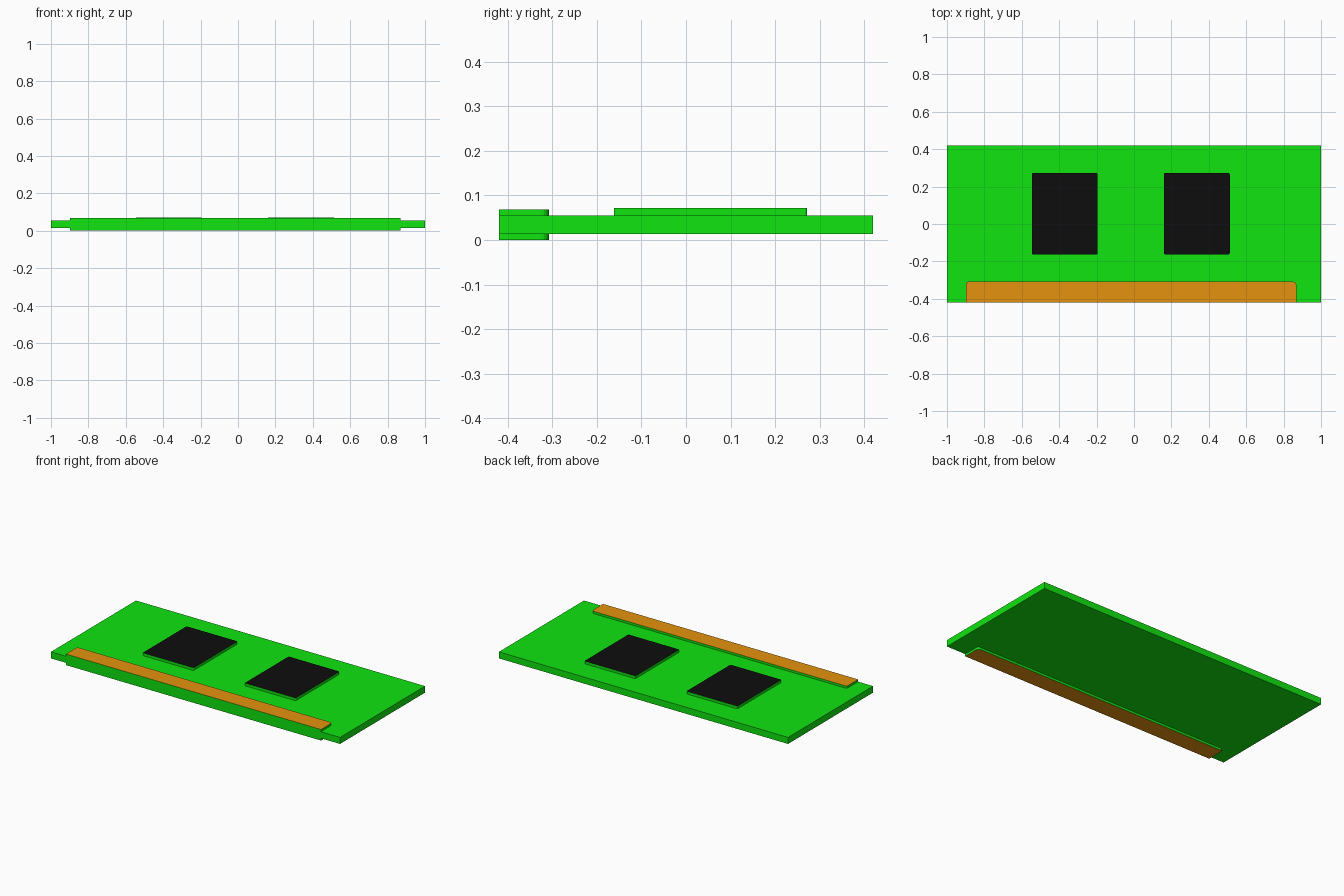
import bpy, bmesh, math

if "Cube" in bpy.data.objects:
    bpy.data.objects.remove(bpy.data.objects["Cube"])


def material(name, color):
    m = bpy.data.materials.new(name)
    m.diffuse_color = (*color, 1)
    m.use_nodes = True
    m.node_tree.nodes["Principled BSDF"].inputs["Base Color"].default_value = m.diffuse_color
    return m


GREEN = material("board_green", (0.005, 0.78, 0.005))
BLACK = material("chip_black", (0.004, 0.004, 0.004))
ORANGE = material("contact_orange", (0.78, 0.29, 0.004))


def slab(name, x, y, z, radii=(0, 0, 0, 0), cap=None, under=False):
    """Extruded rectangle; radii round the corners counter-clockwise from front left."""
    corners = [(x[0], y[0], 1, 1), (x[1], y[0], -1, 1),
               (x[1], y[1], -1, -1), (x[0], y[1], 1, -1)]
    outline = []
    for i, ((cx, cy, sx, sy), r) in enumerate(zip(corners, radii)):
        if r == 0:
            outline.append((cx, cy))
            continue
        for k in range(5):
            a = math.pi + math.pi / 2 * (i + k / 4)
            outline.append((cx + sx * r + r * math.cos(a),
                            cy + sy * r + r * math.sin(a)))
    bm = bmesh.new()
    bottom = bm.faces.new([bm.verts.new((px, py, z[0])) for px, py in outline])
    ext = bmesh.ops.extrude_face_region(bm, geom=[bottom], use_keep_orig=True)
    top = [v for v in ext["geom"] if isinstance(v, bmesh.types.BMVert)]
    bmesh.ops.translate(bm, verts=top, vec=(0, 0, z[1] - z[0]))
    bmesh.ops.recalc_face_normals(bm, faces=bm.faces)
    for f in bm.faces:
        if cap and (f.normal.z > 0.5 or (under and f.normal.z < -0.5)):
            f.material_index = 1
    mesh = bpy.data.meshes.new(name)
    bm.to_mesh(mesh)
    bm.free()
    mesh.materials.append(GREEN)
    if cap:
        mesh.materials.append(cap)
    ob = bpy.data.objects.new(name, mesh)
    bpy.context.collection.objects.link(ob)
    return ob


# Circuit board
slab("circuit_board", (-1, 1), (-0.42, 0.42), (0.014, 0.055))

# Two memory chips with dark tops
for name, x0 in (("left_chip", -0.546), ("right_chip", 0.16)):
    slab(name, (x0, x0 + 0.352), (-0.162, 0.272), (0.055, 0.072),
         radii=(0.006,) * 4, cap=BLACK)

# Contact strip through the front edge, orange above and below
slab("contact_strip", (-0.897, 0.868), (-0.42, -0.308), (0, 0.069),
     radii=(0, 0, 0.018, 0.012), cap=ORANGE, under=True)
